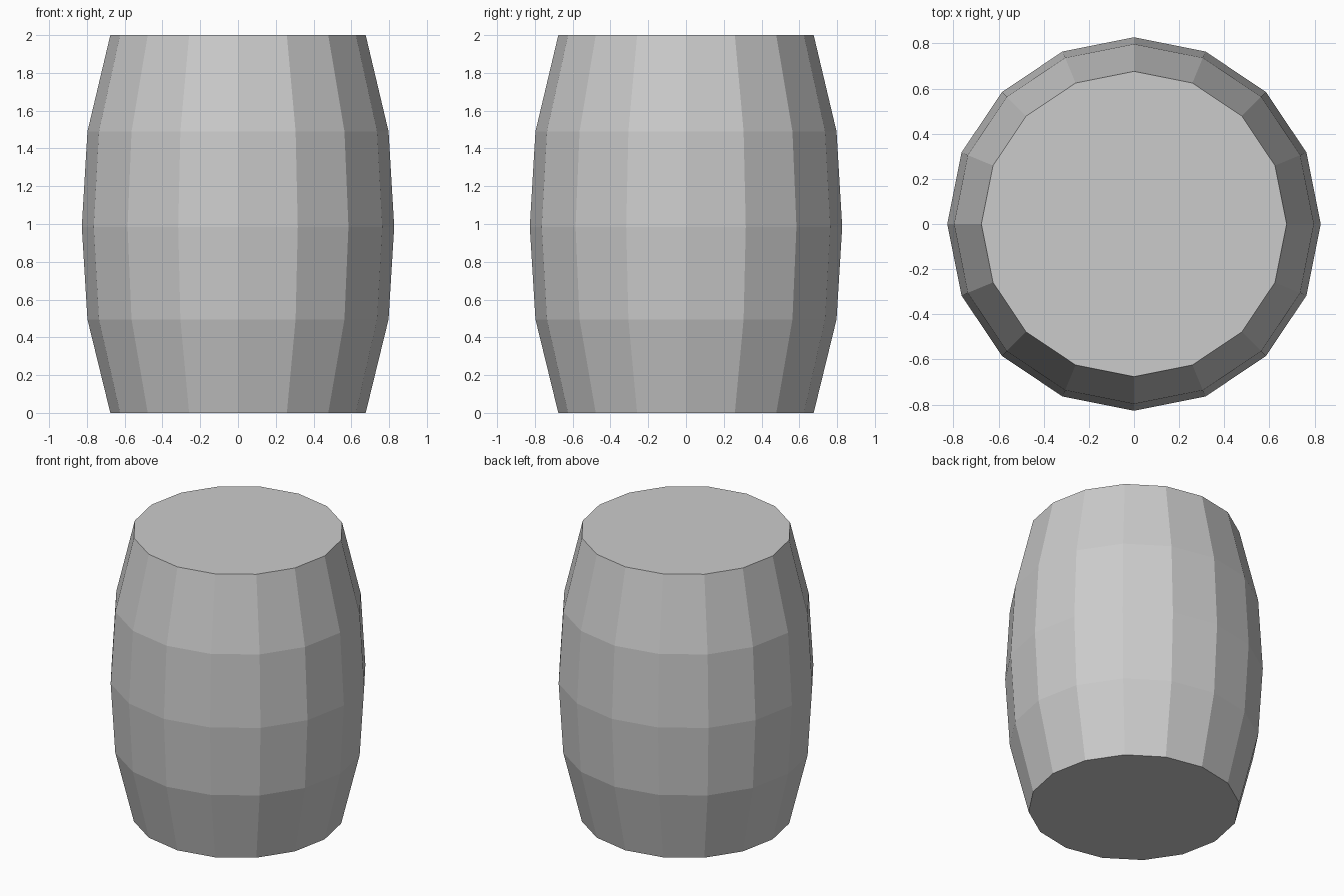
import bpy, bmesh
from math import cos, sin, pi

if "Cube" in bpy.data.objects:
    bpy.data.objects.remove(bpy.data.objects["Cube"])

SIDES = 16
# barrel profile: (radius, height)
PROFILE = [(0.676, 0.0), (0.797, 0.495), (0.827, 0.985), (0.797, 1.49), (0.676, 2.0)]

bm = bmesh.new()
rings = [[bm.verts.new((r * cos(2 * pi * i / SIDES), r * sin(2 * pi * i / SIDES), z))
          for i in range(SIDES)] for r, z in PROFILE]

# staves
for low, high in zip(rings, rings[1:]):
    for i in range(SIDES):
        j = (i + 1) % SIDES
        bm.faces.new((low[i], low[j], high[j], high[i]))

# flat bottom and lid
bm.faces.new(rings[0][::-1])
bm.faces.new(rings[-1])

mesh = bpy.data.meshes.new("barrel")
bm.to_mesh(mesh)
bm.free()
bpy.context.collection.objects.link(bpy.data.objects.new("barrel", mesh))
